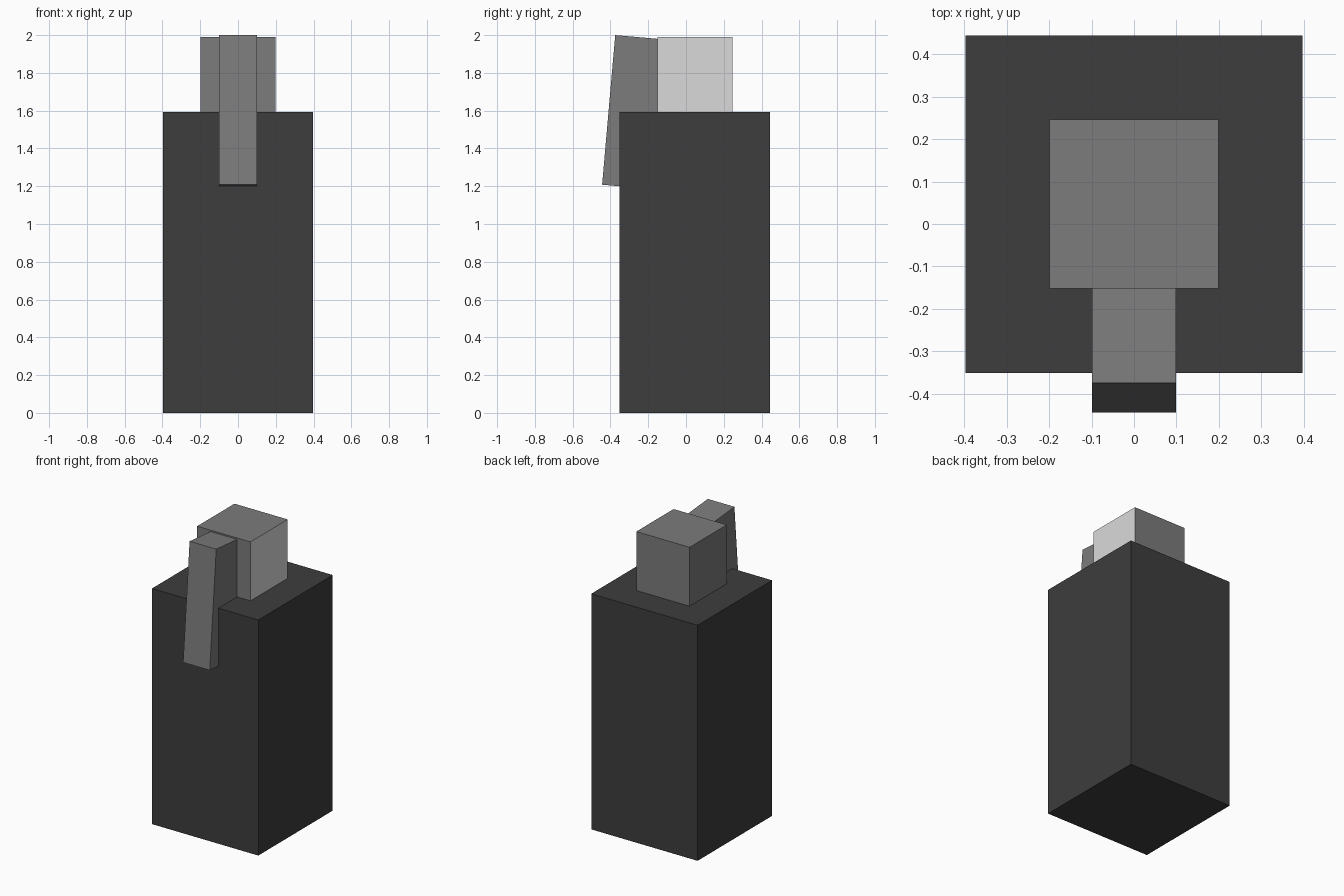
import bpy
import math

if "Cube" in bpy.data.objects:
    bpy.data.objects.remove(bpy.data.objects["Cube"])


def material(name, value):
    m = bpy.data.materials.new(name)
    m.diffuse_color = (value, value, value, 1.0)
    m.use_nodes = True
    m.node_tree.nodes["Principled BSDF"].inputs["Base Color"].default_value = m.diffuse_color
    return m


charcoal = material("charcoal", 0.047)
mid_grey = material("mid grey", 0.2)
light_grey = material("light grey", 0.7)


def box(name, size, centre, mats, tilt=0.0):
    bpy.ops.mesh.primitive_cube_add(size=1)
    ob = bpy.context.object
    ob.name = name
    for v in ob.data.vertices:
        v.co = [c * s for c, s in zip(v.co, size)]
    ob.location = centre
    ob.rotation_euler.x = tilt
    for m in mats:
        ob.data.materials.append(m)
    return ob


# Tall body block
box("body", (0.795, 0.795, 1.592), (0, 0.0465, 0.796), [charcoal])

# Head block, with a light panel covering its right side
head = box("head", (0.398, 0.398, 0.398), (0, 0.0475, 1.791),
           [mid_grey, light_grey])
for p in head.data.polygons:
    p.material_index = 1 if p.normal.x > 0.9 else 0

# Tilted lever running from the head down over the front of the body
box("front_lever", (0.199, 0.298, 0.795), (0, -0.261, 1.591), [mid_grey],
    tilt=math.radians(-5))
